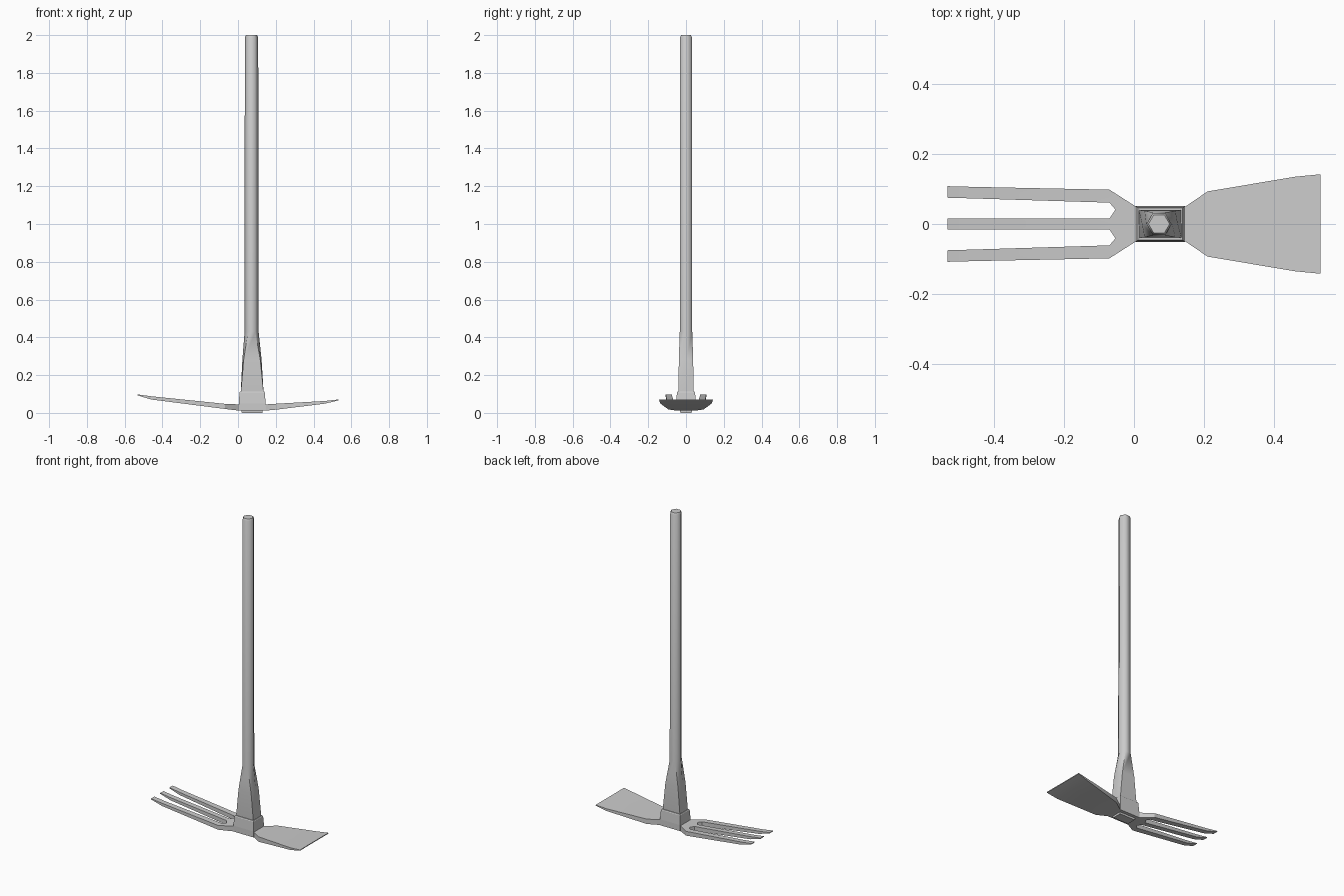
import bpy, bmesh, math

if "Cube" in bpy.data.objects:
    bpy.data.objects.remove(bpy.data.objects["Cube"])

CX = 0.075  # centre of the eye


def finish(name, bm, smooth=None):
    bmesh.ops.recalc_face_normals(bm, faces=bm.faces)
    me = bpy.data.meshes.new(name)
    bm.to_mesh(me)
    bm.free()
    ob = bpy.data.objects.new(name, me)
    bpy.context.collection.objects.link(ob)
    if smooth:
        bpy.ops.object.select_all(action='DESELECT')
        ob.select_set(True)
        bpy.context.view_layer.objects.active = ob
        bpy.ops.object.shade_smooth_by_angle(angle=math.radians(smooth))
    return ob


def loft(name, rings, smooth=None):
    bm = bmesh.new()
    loops = [[bm.verts.new(p) for p in r] for r in rings]
    for a, b in zip(loops, loops[1:]):
        n = len(a)
        for i in range(n):
            bm.faces.new((a[i], a[(i + 1) % n], b[(i + 1) % n], b[i]))
    bm.faces.new(loops[0])
    bm.faces.new(loops[-1])
    return finish(name, bm, smooth)


def six(z, rx, ry, mid, cx):
    # six-sided section: mid = x of the four corners, rx = x of the side points
    pts = [(rx, 0), (mid, ry), (-mid, ry), (-rx, 0), (-mid, -ry), (mid, -ry)]
    return [(cx + x, y, z) for x, y in pts]


def rect(z, hx, hy):
    return [(CX + sx * hx, sy * hy, z) for sx, sy in ((1, 1), (-1, 1), (-1, -1), (1, -1))]


# Thickness profile of the head: x, underside z, upper z
PROFILE = [(-0.533, 0.093, 0.098), (-0.46, 0.071, 0.088), (-0.07, 0.021, 0.048),
           (0.005, 0.012, 0.045), (0.147, 0.012, 0.045), (0.21, 0.018, 0.049),
           (0.46, 0.049, 0.063), (0.533, 0.066, 0.071)]


def height(x, k):
    for a, b in zip(PROFILE, PROFILE[1:]):
        if x <= b[0] + 1e-6:
            t = (x - a[0]) / (b[0] - a[0])
            return a[k] + t * (b[k] - a[k])
    return PROFILE[-1][k]


def plate(name, half_faces):
    # flat outline mirrored in y, then thickened along the profile
    bm = bmesh.new()
    for s in (1, -1):
        for f in half_faces:
            bm.faces.new([bm.verts.new((x, s * y, 0)) for x, y in f])
    bmesh.ops.remove_doubles(bm, verts=bm.verts, dist=1e-5)
    bmesh.ops.recalc_face_normals(bm, faces=bm.faces)
    low = list(bm.verts)
    ret = bmesh.ops.extrude_face_region(bm, geom=list(bm.faces), use_keep_orig=True)
    high = [g for g in ret['geom'] if isinstance(g, bmesh.types.BMVert)]
    for vs, k in ((low, 1), (high, 2)):
        for v in vs:
            v.co.z = height(v.co.x, k)
    return finish(name, bm, 25)


def strip(stations):
    # stations: x, inner y, outer y
    return [[(a[0], a[1]), (a[0], a[2]), (b[0], b[2]), (b[0], b[1])]
            for a, b in zip(stations, stations[1:])]


# Handle: hexagonal shaft flaring into a rectangular foot through the eye
loft("handle", [
    six(0.0, 0.055, 0.030, 0.055, CX),
    six(0.10, 0.061, 0.040, 0.061, CX),
    six(0.28, 0.051, 0.038, 0.044, 0.074),
    six(0.43, 0.037, 0.033, 0.019, 0.072),
    six(1.988, 0.0355, 0.031, 0.018, 0.0715),
    six(2.0, 0.030, 0.026, 0.015, 0.0715)], 62)

# Collar around the eye
loft("eye_collar", [rect(0.012, 0.071, 0.052), rect(0.05, 0.071, 0.052),
                    rect(0.108, 0.067, 0.048), rect(0.113, 0.064, 0.045)])

# Hoe blade
plate("hoe_blade", strip([(0.14, 0, 0.05), (0.147, 0, 0.05), (0.21, 0, 0.093),
                          (0.46, 0, 0.135), (0.533, 0, 0.142)]))

# Three-tined fork: web, centre tine, outer tines
web = [[(0.005, 0), (0.005, 0.05), (-0.07, 0.098), (-0.07, 0.061),
        (-0.053, 0.041), (-0.07, 0.016), (-0.07, 0)]]
plate("fork", web
      + strip([(-0.07, 0, 0.016), (-0.46, 0, 0.016), (-0.533, 0, 0.016)])
      + strip([(-0.07, 0.061, 0.098), (-0.46, 0.073, 0.106), (-0.533, 0.075, 0.108)]))
